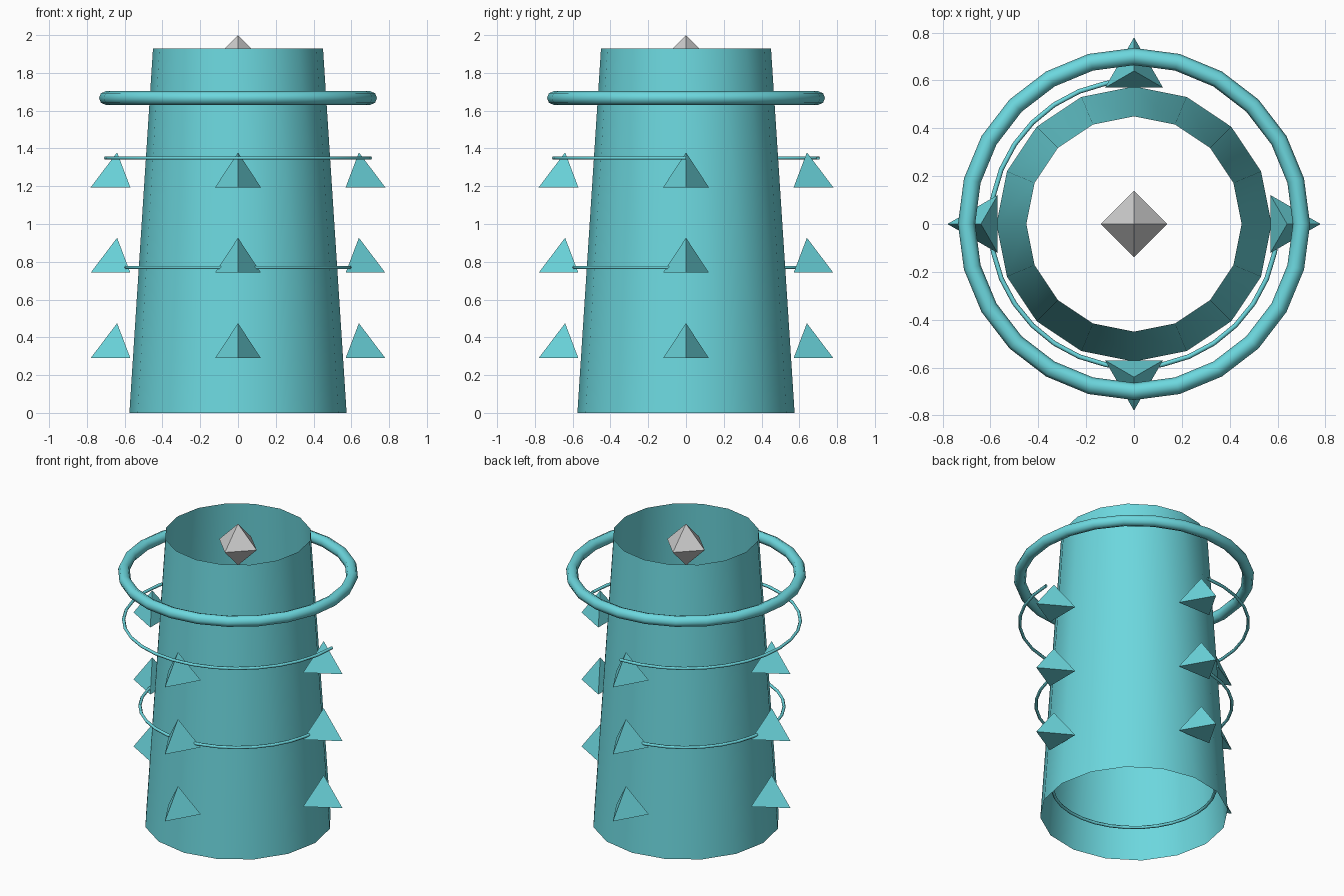
import bpy, bmesh, math
from mathutils import Matrix

if "Cube" in bpy.data.objects:
    bpy.data.objects.remove(bpy.data.objects["Cube"])

teal = bpy.data.materials.new("teal")
teal.diffuse_color = (0.15, 0.68, 0.73, 1)
teal.use_nodes = True
teal.node_tree.nodes["Principled BSDF"].inputs["Base Color"].default_value = teal.diffuse_color


def add_object(name, bm, material=teal, smooth=False):
    bmesh.ops.recalc_face_normals(bm, faces=bm.faces)
    for f in bm.faces:
        f.smooth = smooth
    mesh = bpy.data.meshes.new(name)
    bm.to_mesh(mesh)
    bm.free()
    if material:
        mesh.materials.append(material)
    ob = bpy.data.objects.new(name, mesh)
    bpy.context.collection.objects.link(ob)
    return ob


def ring(name, radius, tube, z, start=0, sweep=360, segments=24, sides=8):
    """Round tube bent along a circle, or along part of one."""
    bm = bmesh.new()
    closed = sweep == 360
    loops = []
    for i in range(segments if closed else segments + 1):
        a = math.radians(start + sweep * i / segments)
        loop = []
        for j in range(sides):
            b = math.tau * j / sides
            r = radius + tube * math.cos(b)
            loop.append(bm.verts.new((r * math.cos(a), r * math.sin(a),
                                      z + tube * math.sin(b))))
        loops.append(loop)
    pairs = list(zip(loops, loops[1:]))
    if closed:
        pairs.append((loops[-1], loops[0]))
    for p, q in pairs:
        for j in range(sides):
            k = (j + 1) % sides
            bm.faces.new((p[j], q[j], q[k], p[k]))
    return add_object(name, bm, smooth=True)


# tapered tower shell, open at both ends
H = 1.93
bm = bmesh.new()
bmesh.ops.create_cone(bm, cap_ends=False, segments=16, radius1=0.575,
                      radius2=0.45, depth=H,
                      matrix=Matrix.Translation((0, 0, H / 2)))
add_object("tower_shell", bm, smooth=True)

# grey octahedral crystal floating in the mouth
bm = bmesh.new()
for s in (1, -1):
    bmesh.ops.create_cone(bm, cap_ends=False, segments=4, radius1=0.14,
                          radius2=0, depth=s * 0.14,
                          matrix=Matrix.Translation((0, 0, 1.86 + s * 0.07)))
bmesh.ops.remove_doubles(bm, verts=bm.verts, dist=0.001)
add_object("crystal", bm, material=None)

# thick upper ring and three open hoops, the lowest inside the shell
ring("upper_ring", 0.70, 0.036, 1.667)
for i in range(3):
    ring(f"open_hoop_{i + 1}", 0.50 + 0.10 * i, 0.01, 0.19 + 0.58 * i,
         start=90, sweep=270, sides=6)

# three rows of four three-sided spikes, one corner pointing outward
for row in range(3):
    z0 = 0.29 + 0.452 * row
    for k in range(4):
        bm = bmesh.new()
        apex = bm.verts.new((0.64, 0, z0 + 0.185))
        base = [bm.verts.new((0.64 + 0.14 * math.cos(math.tau * i / 3),
                              0.14 * math.sin(math.tau * i / 3), z0))
                for i in range(3)]
        bm.faces.new(base)
        for i in range(3):
            bm.faces.new((base[i], base[(i + 1) % 3], apex))
        bm.transform(Matrix.Rotation(k * math.pi / 2, 4, 'Z'))
        add_object(f"spike_row{row + 1}_{k + 1}", bm)
